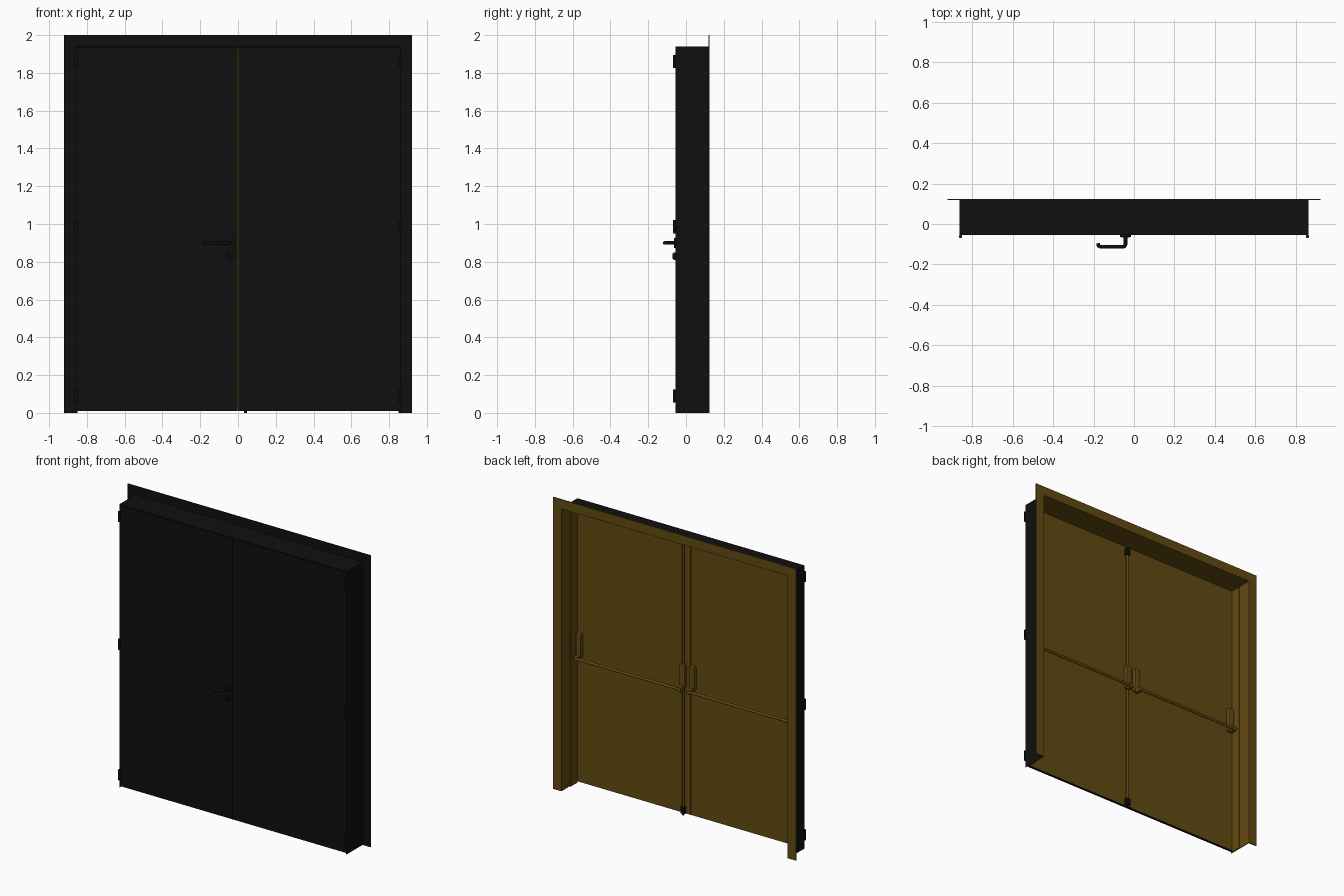
import bpy, bmesh, math
from mathutils import Vector

if "Cube" in bpy.data.objects:
    bpy.data.objects.remove(bpy.data.objects["Cube"])


def material(name, rgb):
    m = bpy.data.materials.new(name)
    m.diffuse_color = (*rgb, 1)
    m.use_nodes = True
    m.node_tree.nodes["Principled BSDF"].inputs["Base Color"].default_value = m.diffuse_color
    return m


BLACK = material("black paint", (0.005, 0.005, 0.005))
BROWN = material("bronze brown paint", (0.125, 0.07, 0.006))


def finish(name, bm, mats, rule=None, bevel=0):
    bmesh.ops.recalc_face_normals(bm, faces=bm.faces)
    if rule:
        for f in bm.faces:
            f.material_index = rule(f)
    me = bpy.data.meshes.new(name)
    bm.to_mesh(me)
    bm.free()
    for m in mats:
        me.materials.append(m)
    ob = bpy.data.objects.new(name, me)
    bpy.context.collection.objects.link(ob)
    if bevel:
        b = ob.modifiers.new("bevel", 'BEVEL')
        b.width, b.segments = bevel, 2
    return ob


def box(name, x, y, z, mats, rule=None, bevel=0):
    bm = bmesh.new()
    bmesh.ops.create_cube(bm, size=1)
    for v in bm.verts:
        v.co = [r[0] if c < 0 else r[1] for c, r in zip(v.co, (x, y, z))]
    return finish(name, bm, mats, rule, bevel)


def tube(name, points, radius, mat):
    # Round bar following a polyline with mitred corners
    cu = bpy.data.curves.new(name, 'CURVE')
    cu.dimensions = '3D'
    cu.bevel_depth, cu.bevel_resolution, cu.use_fill_caps = radius, 2, True
    s = cu.splines.new('POLY')
    s.points.add(len(points) - 1)
    for p, co in zip(s.points, points):
        p.co = (*co, 1)
    cu.materials.append(mat)
    ob = bpy.data.objects.new(name, cu)
    bpy.context.collection.objects.link(ob)
    return ob


def cylinder(name, centre, radius, depth, axis, mat, sides=16):
    bm = bmesh.new()
    bmesh.ops.create_cone(bm, cap_ends=True, segments=sides, radius1=radius,
                          radius2=radius, depth=depth)
    rot = Vector((0, 0, 1)).rotation_difference(Vector(axis)).to_matrix()
    bmesh.ops.rotate(bm, verts=bm.verts, matrix=rot)
    bmesh.ops.translate(bm, verts=bm.verts, vec=centre)
    for f in bm.faces:
        f.smooth = len(f.verts) == 4
    return finish(name, bm, [mat])


# Door frame: (inset, y) section swept around both jambs and the head
W, H = 0.862, 1.94
section = [(-0.06, 0.118), (0, 0.118), (0, -0.055), (0.004, -0.055),
           (0.004, -0.036), (0.012, -0.036), (0.012, 0.032),
           (0.004, 0.032), (0.004, 0.124), (-0.06, 0.124)]
bm = bmesh.new()
rows = [[bm.verts.new(p) for p in ((-W + d, y, 0), (-W + d, y, H - d),
                                   (W - d, y, H - d), (W - d, y, 0))]
        for d, y in section]
for i, a in enumerate(rows):
    b = rows[(i + 1) % len(rows)]
    for k in range(3):
        bm.faces.new((a[k], a[k + 1], b[k + 1], b[k]))
bm.faces.new([r[0] for r in rows])
bm.faces.new([r[3] for r in rows])


def frame_rule(f):
    c = f.calc_center_median()
    outward = f.normal.x * c.x > 0.1 or f.normal.z > 0.5
    back_edge = c.y > 0.119
    return 0 if (outward and not back_edge) or f.normal.y < -0.5 else 1


finish("door_frame", bm, [BLACK, BROWN], frame_rule)

# Pair of leaves, dark outside and brown inside
for side, x in (("left", (-0.857, -0.0015)), ("right", (0.0015, 0.857))):
    box(side + "_leaf", x, (-0.055, -0.036), (0.01, 1.934), [BLACK, BROWN],
        lambda f: 1 if f.normal.y > 0.5 else 0)
box("meeting_strip", (-0.012, 0.02), (-0.036, -0.031), (0.012, 1.93), [BROWN])

# Three hinges on each side
for s in (-1, 1):
    for z in (0.09, 0.985, 1.86):
        cylinder("hinge_barrel", (s * 0.857, -0.062, z), 0.008, 0.07,
                 (0, 0, 1), BLACK, 12)

# Panic bars with a housing at each end
for s in (-1, 1):
    for x in (0.036, 0.822):
        cx = s * x
        box("bar_housing", (cx - 0.021, cx + 0.021), (-0.036, -0.004),
            (0.875, 1.04), [BROWN], bevel=0.008)
        box("bar_arm", (cx - 0.014, cx + 0.014), (-0.02, 0.028),
            (0.862, 0.895), [BROWN], bevel=0.005)
    tube("push_bar", [(s * 0.036, 0.018, 0.878), (s * 0.822, 0.018, 0.878)],
         0.009, BROWN)

# Vertical bolt rod with top and bottom latches on the right leaf
tube("bolt_rod", [(0.036, -0.024, 0.02), (0.036, -0.024, 1.92)], 0.008, BROWN)
for z in (0.03, 1.88):
    box("bolt_latch", (0.02, 0.052), (-0.036, -0.01), (z - 0.018, z + 0.03),
        [BLACK], bevel=0.004)
cylinder("floor_bolt", (0.04, -0.025, 0.012), 0.007, 0.024, (0, 0, 1), BLACK, 12)

# Outside lever handle and lock cylinder
cylinder("handle_rose", (-0.042, -0.059, 0.9), 0.026, 0.01, (0, 1, 0), BLACK, 24)
tube("lever_handle", [(-0.042, -0.055, 0.9), (-0.042, -0.1, 0.9),
                      (-0.046, -0.109, 0.9), (-0.055, -0.113, 0.9),
                      (-0.165, -0.113, 0.9), (-0.175, -0.108, 0.9),
                      (-0.178, -0.095, 0.9)], 0.0095, BLACK)
cylinder("lock_rose", (-0.042, -0.06, 0.83), 0.02, 0.012, (0, 1, 0), BLACK, 24)
box("lock_cylinder", (-0.047, -0.037), (-0.072, -0.06), (0.815, 0.845), [BLACK],
    bevel=0.003)
